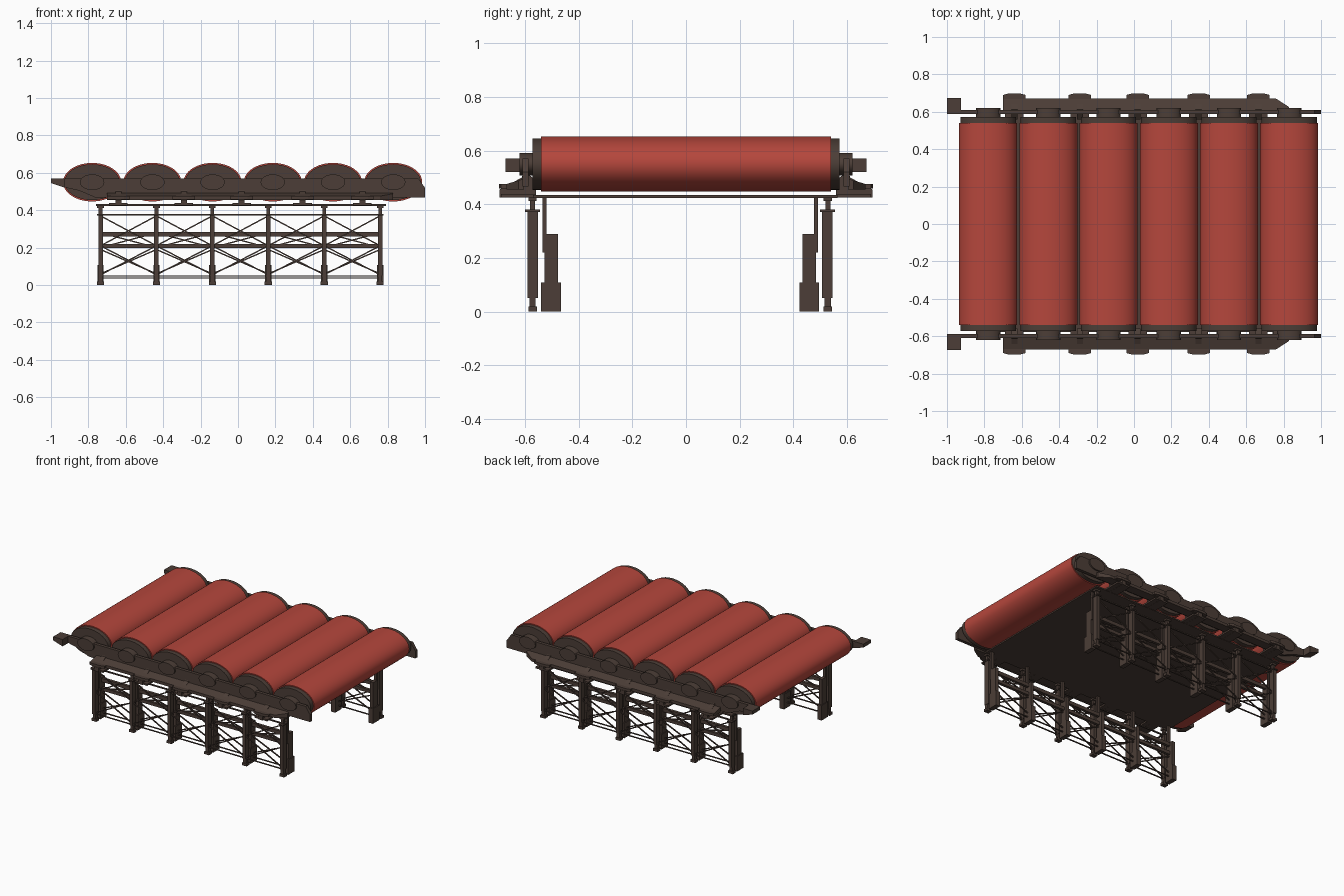
import bpy, bmesh, math
from mathutils import Vector

if "Cube" in bpy.data.objects:
    bpy.data.objects.remove(bpy.data.objects["Cube"])


def material(name, col):
    m = bpy.data.materials.new(name)
    m.diffuse_color = (*col, 1)
    m.use_nodes = True
    m.node_tree.nodes["Principled BSDF"].inputs["Base Color"].default_value = m.diffuse_color
    return m


RED = material("roller_red", (0.46, 0.062, 0.045))
BROWN = material("frame_brown", (0.072, 0.048, 0.038))


def finish(name, bm, mat, smooth=False):
    bmesh.ops.recalc_face_normals(bm, faces=bm.faces[:])
    me = bpy.data.meshes.new(name)
    bm.to_mesh(me)
    bm.free()
    me.materials.append(mat)
    ob = bpy.data.objects.new(name, me)
    bpy.context.collection.objects.link(ob)
    if smooth:
        bpy.context.view_layer.objects.active = ob
        ob.select_set(True)
        bpy.ops.object.shade_smooth_by_angle(angle=math.radians(35))
        ob.select_set(False)
    return ob


def prism(bm, pts, to3d, a, b):
    """Extrude a 2D outline between depths a and b."""
    lo = [bm.verts.new(to3d(p, q, a)) for p, q in pts]
    hi = [bm.verts.new(to3d(p, q, b)) for p, q in pts]
    n = len(pts)
    bm.faces.new(lo)
    bm.faces.new(hi[::-1])
    for i in range(n):
        bm.faces.new((lo[i], lo[(i + 1) % n], hi[(i + 1) % n], hi[i]))


def box(bm, x0, x1, y0, y1, z0, z1):
    prism(bm, [(x0, y0), (x1, y0), (x1, y1), (x0, y1)],
          lambda p, q, d: (p, q, d), z0, z1)


def bar(bm, p, q, t):
    """Thin square rod between two points in an xz plane."""
    p, q = Vector(p), Vector(q)
    d = (q - p).normalized()
    n = Vector((-d.z, 0, d.x)) * t / 2
    prism(bm, [(v.x, v.z) for v in (p - n, q - n, q + n, p + n)],
          lambda a, b, c: (a, c, b), p.y - t / 2, p.y + t / 2)


def ellipse(x, z, rx, rz, n):
    return [(x + rx * math.cos(2 * math.pi * i / n),
             z + rz * math.sin(2 * math.pi * i / n)) for i in range(n)]


XZ = lambda p, q, d: (p, d, q)
YZ = lambda p, q, d: (d, p, q)
rollers = [-0.78 + 0.322 * i for i in range(6)]
posts = [-0.735 + 0.299 * i for i in range(6)]
brackets = [-0.64, -0.29, 0.02, 0.345, 0.665]

# Oval rollers
for i, x in enumerate(rollers):
    bm = bmesh.new()
    prism(bm, ellipse(x, 0.55, 0.155, 0.103, 64), XZ, -0.54, 0.54)
    finish(f"roller_{i + 1}", bm, RED, True)

# Thin deck below the rollers
bm = bmesh.new()
box(bm, -0.76, 0.79, -0.57, 0.565, 0.424, 0.434)
finish("deck", bm, BROWN)

for side, s in (("front", -1), ("back", 1)):
    # Roller end discs and axle hubs
    bm = bmesh.new()
    for x in rollers:
        prism(bm, ellipse(x, 0.55, 0.148, 0.096, 48), XZ, s * 0.535, s * 0.572)
        prism(bm, ellipse(x, 0.55, 0.065, 0.042, 32), XZ, s * 0.572, s * 0.62)
    finish(f"{side}_roller_caps", bm, BROWN, True)

    # Long side plate with end block
    bm = bmesh.new()
    prism(bm, [(-1, .545), (-1, .57), (.965, .57), (1, .52), (1, .467),
               (-.76, .467), (-.85, .505), (-.925, .522)], XZ, s * .587, s * .61)
    prism(bm, [(-1, .545), (-1, .57), (-.925, .57), (-.925, .52)],
          XZ, s * .60, s * .673)
    finish(f"{side}_side_plate", bm, BROWN)

    # Sloped shelf beam, tapering at the right end
    bm = bmesh.new()
    low = [(-.7, .605), (.83, .605), (.83, .625), (.76, .67), (-.7, .67)]
    prism(bm, low, lambda p, q, d: (p, s * q, d if d < .46 else .495 - (q - .605) * .3),
          .455, .49)
    finish(f"{side}_shelf_beam", bm, BROWN)

    # Brackets carrying the beam
    bm = bmesh.new()
    for x in brackets:
        prism(bm, [(x - .06, .665), (x - .06, .69), (x - .03, .698), (x + .03, .698),
                   (x + .06, .69), (x + .06, .665)],
              lambda p, q, d: (p, s * q, d), .458, .476)
        prism(bm, [(s * a, b) for a, b in ((.56, .425), (.695, .425), (.695, .455),
              (.612, .50), (.605, .525), (.56, .49))], YZ, x - .016, x + .016)
        box(bm, x - .05, x + .05, s * .56, s * .69, .426, .438)
    finish(f"{side}_brackets", bm, BROWN)

    # Leg posts: outer column and staggered inner column
    Y = lambda v: s * v - 0.022
    bm = bmesh.new()
    for x in posts:
        for w, y0, y1, z0, z1 in ((.019, .534, .566, 0, .018), (.011, .539, .562, .01, .06),
                                  (.012, .53, .569, .05, .38), (.018, .522, .578, .372, .38),
                                  (.010, .542, .56, .38, .426), (.018, .535, .566, .412, .426),
                                  (.017, .445, .518, 0, .108), (.012, .456, .506, .1, .29),
                                  (.010, .499, .514, .22, .426)):
            box(bm, x - w, x + w, Y(y0), Y(y1), z0, z1)
    finish(f"{side}_leg_posts", bm, BROWN)

    # Horizontal rails
    bm = bmesh.new()
    a, b = posts[0], posts[-1]
    for yc, t, z0, z1 in ((.485, .01, .26, .285), (.485, .01, .197, .22),
                          (.55, .005, .373, .381), (.55, .004, .046, .052),
                          (.485, .004, .034, .04)):
        box(bm, a, b, Y(yc - t), Y(yc + t), z0, z1)
    finish(f"{side}_rails", bm, BROWN)

    # Diagonal cross braces
    bm = bmesh.new()
    for p, q in zip(posts, posts[1:]):
        for yc, z0, z1 in ((.55, .21, .37), (.55, .055, .21), (.485, .2, .28),
                           (.485, .06, .19)):
            bar(bm, (p, Y(yc), z0), (q, Y(yc), z1), .007)
            bar(bm, (p, Y(yc), z1), (q, Y(yc), z0), .007)
    finish(f"{side}_cross_braces", bm, BROWN)
